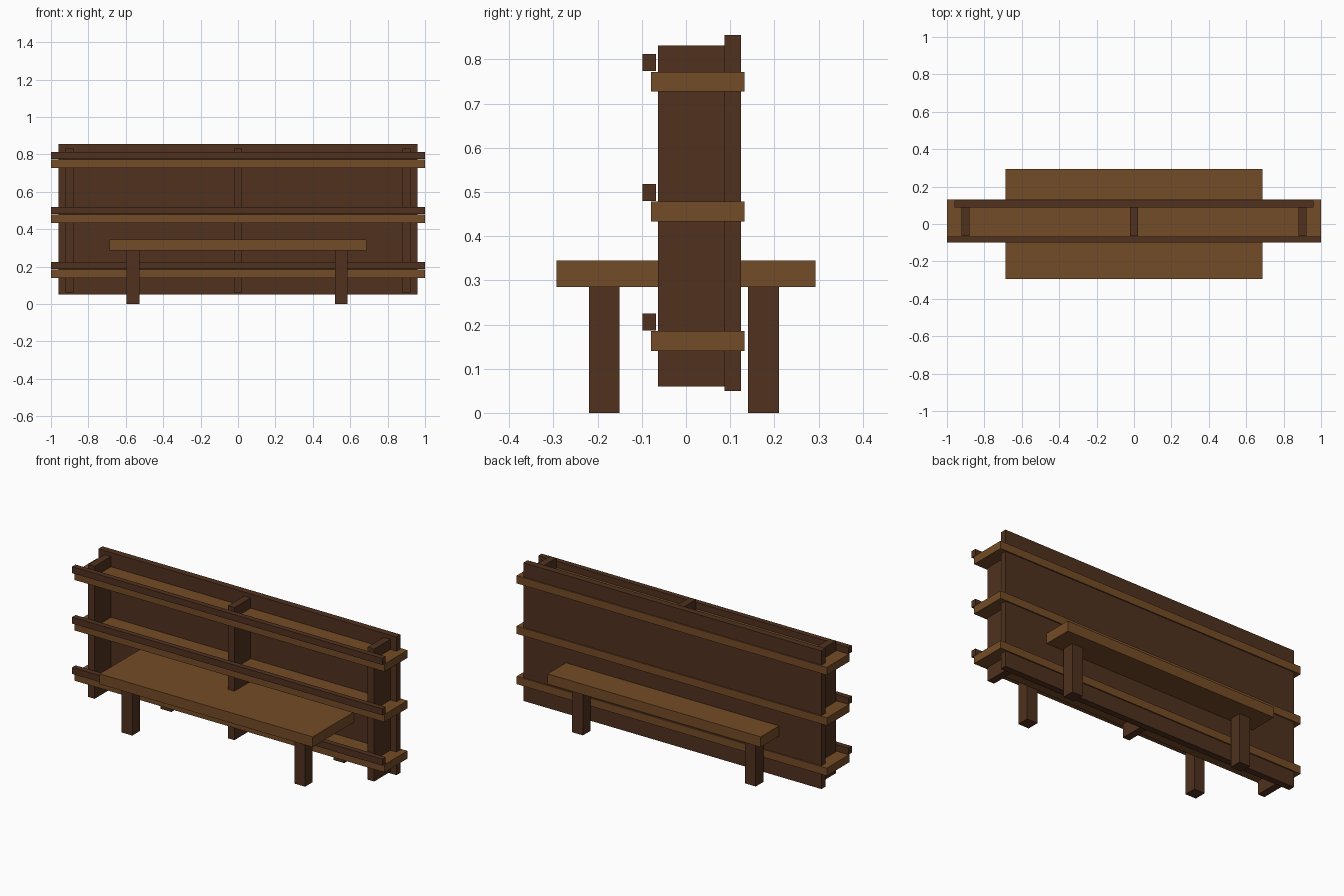
import bpy

if "Cube" in bpy.data.objects:
    bpy.data.objects.remove(bpy.data.objects["Cube"])


def material(name, color):
    m = bpy.data.materials.new(name)
    m.diffuse_color = (*color, 1)
    m.use_nodes = True
    m.node_tree.nodes["Principled BSDF"].inputs["Base Color"].default_value = m.diffuse_color
    return m


DARK = material("dark_wood", (0.080, 0.031, 0.013))
LIGHT = material("light_wood", (0.175, 0.072, 0.020))


def box(name, x, y, z, mat):
    """Box from (min, max) ranges on each axis."""
    spans = (x, y, z)
    bpy.ops.mesh.primitive_cube_add(size=1, location=[(a + b) / 2 for a, b in spans])
    ob = bpy.context.object
    ob.name = name
    ob.scale = [b - a for a, b in spans]
    bpy.ops.object.transform_apply(location=False, rotation=False, scale=True)
    ob.data.materials.append(mat)
    return ob


# Back panel
box("back_panel", (-0.961, 0.961), (0.087, 0.125), (0.05, 0.855), DARK)

# Uprights between the shelves
for label, x in (("left", -0.901), ("middle", 0), ("right", 0.901)):
    box(label + "_upright", (x - 0.021, x + 0.021), (-0.063, 0.0875), (0.06, 0.832), DARK)

# Shelves with a front lip
for label, z in (("lower", 0.14), ("centre", 0.433), ("upper", 0.727)):
    box(label + "_shelf", (-1, 1), (-0.079, 0.132), (z, z + 0.045), LIGHT)
    box(label + "_shelf_lip", (-1, 1), (-0.099, -0.068), (z + 0.047, z + 0.085), DARK)

# Table running through the shelf unit
box("table_top", (-0.687, 0.687), (-0.293, 0.293), (0.285, 0.345), LIGHT)
for side, x in (("left", -0.562), ("right", 0.552)):
    for end, y in (("front", -0.185), ("back", 0.175)):
        box(f"{end}_{side}_table_leg", (x - 0.0345, x + 0.0345),
            (y - 0.035, y + 0.035), (0, 0.285), DARK)
